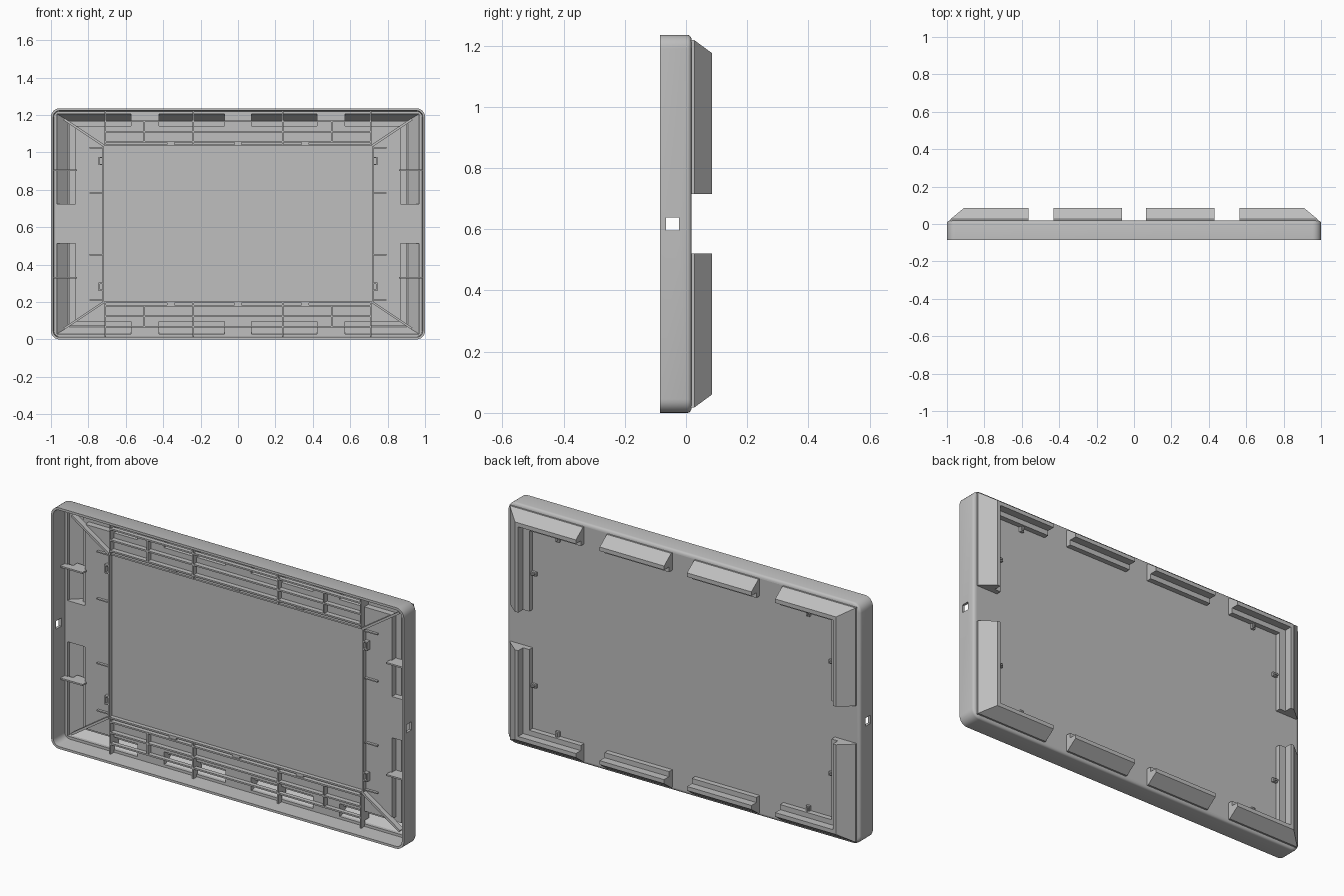
import bpy, bmesh, math
from mathutils import Matrix, Vector

old = bpy.data.objects.get("Cube")
if old:
    bpy.data.objects.remove(old, do_unlink=True)

HALF_X, HALF_Z = 1.0, 0.6175
MID = HALF_Z
SIGNS = (-1, 1)

grey = bpy.data.materials.new("light_grey_plastic")
grey.use_nodes = True
COLOUR = (0.52, 0.52, 0.52, 1)
grey.diffuse_color = COLOUR
grey.node_tree.nodes["Principled BSDF"].inputs["Base Color"].default_value = COLOUR


def finish(name, bm):
    bmesh.ops.recalc_face_normals(bm, faces=bm.faces)
    mesh = bpy.data.meshes.new(name)
    bm.to_mesh(mesh)
    bm.free()
    mesh.materials.append(grey)
    obj = bpy.data.objects.new(name, mesh)
    bpy.context.collection.objects.link(obj)
    return obj


def add_box(bm, x, y, z, tilt=0):
    """Box from (low, high) ranges; z is measured from mid height."""
    lo, hi = (Vector((min(x), min(y), min(z) + MID)),
              Vector((max(x), max(y), max(z) + MID)))
    mat = (Matrix.Translation((lo + hi) / 2) @ Matrix.Rotation(tilt, 4, 'Y')
           @ Matrix.Diagonal((*(hi - lo), 1)))
    bmesh.ops.create_cube(bm, size=1, matrix=mat)


def loft(bm, loops):
    rings = [[bm.verts.new(p) for p in loop] for loop in loops]
    for a, b in zip(rings, rings[1:]):
        for i in range(len(a)):
            j = (i + 1) % len(a)
            bm.faces.new((a[i], a[j], b[j], b[i]))
    bm.faces.new(rings[0])
    bm.faces.new(rings[-1])


def rounded_loop(y, inset, radius=0.045, steps=6):
    r = max(radius - inset, 0.01)
    hx, hz = HALF_X - inset - r, HALF_Z - inset - r
    pts = []
    for q, (sx, sz) in enumerate(((1, 1), (-1, 1), (-1, -1), (1, -1))):
        for k in range(steps + 1):
            a = (q + k / steps) * math.pi / 2
            pts.append((sx * hx + r * math.cos(a), y, MID + sz * hz + r * math.sin(a)))
    return pts


def rect_loop(y, hx, hz):
    return [(sx * hx, y, MID + sz * hz) for sx, sz in ((1, 1), (-1, 1), (-1, -1), (1, -1))]


def boolean(obj, tool, operation):
    mod = obj.modifiers.new(operation, 'BOOLEAN')
    mod.operation, mod.solver, mod.object = operation, 'EXACT', tool
    bpy.context.view_layer.objects.active = obj
    bpy.ops.object.modifier_apply(modifier=mod.name)
    bpy.data.objects.remove(tool, do_unlink=True)


def cut_box(obj, x, y, z):
    bm = bmesh.new()
    add_box(bm, x, y, z)
    boolean(obj, finish("cutter", bm), 'DIFFERENCE')


def ridge_ring(name, levels, lower, upper, step_y, gap_grow):
    """Sloped ring with a stepped inner side, split into segments."""
    bm = bmesh.new()
    loft(bm, [rect_loop(*lev) for lev in levels])
    ring = finish(name, bm)
    for (hx, hz), y0 in ((lower, -0.2), (upper, step_y)):
        cut_box(ring, (-hx, hx), (y0, 0.2), (-hz, hz))
    g = gap_grow
    for lo, hi in ((-0.565, -0.43), (-0.065, 0.065), (0.43, 0.565)):
        cut_box(ring, (lo - g, hi + g), (-0.3, 0.3), (-1, 1))
    cut_box(ring, (-2, 2), (-0.3, 0.3), (-0.0975 - g, 0.0975 + g))
    return ring


# Tray: rim wall and back panel in one rounded shell
bm = bmesh.new()
loft(bm, [rounded_loop(y, inset) for y, inset in (
    (0.003, 0.016), (-0.085, 0.012), (-0.085, 0), (0.005, 0),
    (0.011, 0.002), (0.015, 0.006), (0.018, 0.013))])
tray = finish("tray_shell", bm)

# Hollow ridges on the back
ridges = ridge_ring("ridges", [(0.006, 0.98, 0.6), (0.027, 0.98, 0.6), (0.085, 0.91, 0.5575)],
                    (0.857, 0.511), (0.892, 0.537), 0.045, 0)
boolean(tray, ridges, 'UNION')
pockets = ridge_ring("pockets", [(-0.01, 0.968, 0.588), (0.02, 0.968, 0.588), (0.075, 0.908, 0.552)],
                     (0.87, 0.523), (0.902, 0.547), 0.035, 0.008)
boolean(tray, pockets, 'DIFFERENCE')

# Square hole through both end walls
cut_box(tray, (-2, 2), (-0.065, -0.023), (-0.021, 0.021))
bpy.ops.object.select_all(action='DESELECT')
tray.select_set(True)
bpy.context.view_layer.objects.active = tray
bpy.ops.object.shade_smooth_by_angle(angle=math.radians(30))

# Frame around the flat centre panel
T = 0.004
FLOOR = 0.008
bm = bmesh.new()
for s in SIGNS:
    add_box(bm, (s * 0.72 - T, s * 0.72 + T), (-0.018, FLOOR), (-0.424, 0.424))
    add_box(bm, (-0.72, 0.72), (-0.018, FLOOR), (s * 0.42 - T, s * 0.42 + T))
finish("centre_frame", bm)

# Lattice of ribs along the long edges
bm = bmesh.new()
for s in SIGNS:
    for z in (0.438, 0.493, 0.55):
        add_box(bm, (-0.71, 0.71), (-0.022, FLOOR if z < 0.5 else 0.0),
                (s * z - T, s * z + T))
    for x in (-0.71, -0.24, 0.24, 0.71):
        add_box(bm, (x - T, x + T), (-0.022, FLOOR), (s * 0.42, s * 0.603))
        add_box(bm, (x - T, x + T), (0, 0.04), (s * 0.515, s * 0.572))
    for x in (-0.5, 0.5):
        add_box(bm, (x - T, x + T), (-0.022, FLOOR), (s * 0.438, s * 0.55))
    for x in (-0.36, 0, 0.36):
        add_box(bm, (x - 0.02, x + 0.02), (-0.015, FLOOR), (s * 0.424, s * 0.434))
finish("long_edge_ribs", bm)

# Ribs along the short edges
bm = bmesh.new()
for sx in SIGNS:
    for sz in SIGNS:
        z = sz * 0.287
        add_box(bm, (sx * 0.86, sx * 0.988), (-0.03, FLOOR), (z - T, z + T))
        add_box(bm, (sx * 0.865, sx * 0.94), (0, 0.04), (z - T, z + T))
        for z in (sz * 0.165, sz * 0.407):
            add_box(bm, (sx * 0.72, sx * 0.795), (-0.01, FLOOR), (z - 0.003, z + 0.003))
        z = sz * 0.336
        add_box(bm, (sx * 0.722, sx * 0.745), (-0.018, FLOOR), (z - 0.022, z - 0.016))
        add_box(bm, (sx * 0.722, sx * 0.745), (-0.018, FLOOR), (z + 0.016, z + 0.022))
        add_box(bm, (sx * 0.739, sx * 0.745), (-0.018, FLOOR), (z - 0.022, z + 0.022))
finish("short_edge_ribs", bm)

# Diagonal corner ribs
bm = bmesh.new()
for sx in SIGNS:
    for sz in SIGNS:
        cx, cz = sx * 0.825, sz * 0.49
        angle = -sx * sz * math.atan2(0.14, 0.21)
        add_box(bm, (cx - 0.126, cx + 0.126), (-0.022, FLOOR), (cz - 0.006, cz + 0.006), angle)
finish("corner_ribs", bm)

# Small lugs beside the corner ridges on the back
bm = bmesh.new()
for sx in SIGNS:
    for sz in SIGNS:
        x, z = sx * 0.71, sz * 0.287
        add_box(bm, (x - 0.01, x + 0.01), (0.01, 0.036), (sz * 0.485, sz * 0.52))
        add_box(bm, (sx * 0.83, sx * 0.865), (0.01, 0.036), (z - 0.01, z + 0.01))
bmesh.ops.bevel(bm, geom=[e for e in bm.edges if all(v.co.y > 0.03 for v in e.verts)],
                offset=0.006, segments=2, affect='EDGES')
finish("back_lugs", bm)
